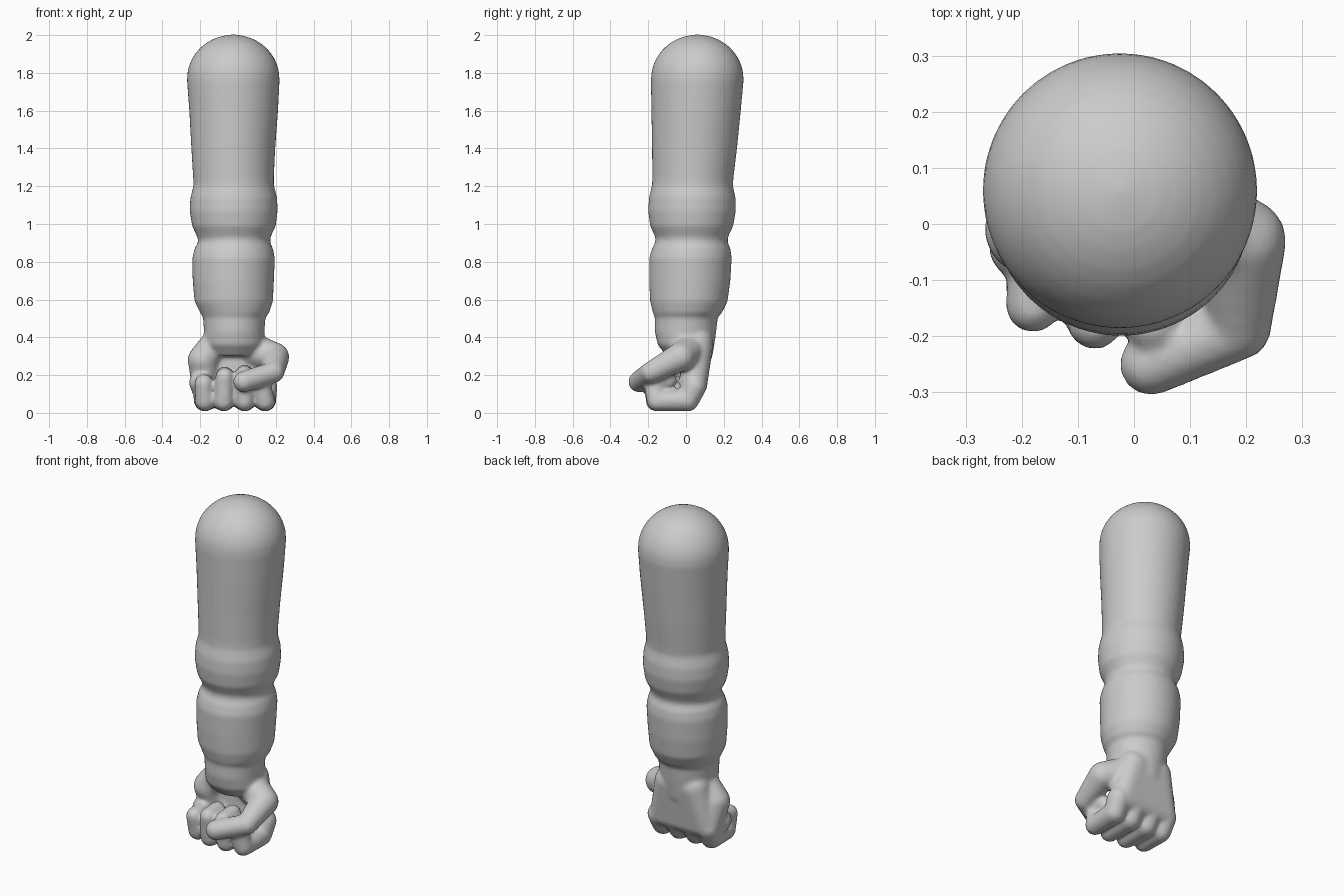
import bpy, bmesh
from math import sin, cos, pi, sqrt
from mathutils import Vector, Matrix

bm = bmesh.new()


def blob(balls):
    """Closed convex skin stretched around balls given as (x, y, z, radius)."""
    tmp = bmesh.new()
    for x, y, z, r in balls:
        bmesh.ops.create_uvsphere(tmp, u_segments=20, v_segments=12, radius=r,
                                  matrix=Matrix.Translation((x, y, z)))
    pts = [v.co.copy() for v in tmp.verts]
    tmp.free()
    hull = bmesh.new()
    for p in pts:
        hull.verts.new(p)
    res = bmesh.ops.convex_hull(hull, input=hull.verts[:])
    loose = {g for g in res["geom_interior"] + res["geom_unused"]
             if isinstance(g, bmesh.types.BMVert)}
    bmesh.ops.delete(hull, geom=list(loose), context='VERTS')
    me = bpy.data.meshes.new("tmp")
    hull.to_mesh(me)
    hull.free()
    bm.from_mesh(me)
    bpy.data.meshes.remove(me)


def chain(balls):
    """Tapered capsules through consecutive balls."""
    for a, b in zip(balls, balls[1:]):
        blob([a, b])


# Arm sections: z, x min, x max, y min, y max
sections = [
    (0.30, -0.15, 0.11, -0.10, 0.14), (0.36, -0.18, 0.14, -0.15, 0.15),
    (0.43, -0.18, 0.14, -0.165, 0.16), (0.505, -0.185, 0.145, -0.165, 0.168),
    (0.53, -0.20, 0.165, -0.175, 0.19), (0.59, -0.23, 0.185, -0.19, 0.22),
    (0.70, -0.24, 0.19, -0.195, 0.235), (0.82, -0.242, 0.195, -0.195, 0.242),
    (0.87, -0.23, 0.185, -0.18, 0.235), (0.905, -0.21, 0.17, -0.162, 0.22),
    (0.93, -0.215, 0.172, -0.162, 0.222), (0.99, -0.243, 0.20, -0.19, 0.25),
    (1.07, -0.256, 0.21, -0.20, 0.264), (1.14, -0.252, 0.207, -0.196, 0.262),
    (1.205, -0.235, 0.19, -0.18, 0.248), (1.25, -0.238, 0.19, -0.178, 0.252),
    (1.4, -0.247, 0.197, -0.18, 0.27), (1.6, -0.258, 0.212, -0.183, 0.29),
    (1.76, -0.27, 0.22, -0.186, 0.305)]
# Rounded shoulder cap
for i in range(1, 10):
    t = i / 10 * pi / 2
    c = cos(t)
    sections.append((1.77 + 0.232 * sin(t), -0.025 - 0.245 * c, -0.025 + 0.245 * c,
                     0.06 - 0.245 * c, 0.06 + 0.245 * c))
N = 48
rings = []
for z, x0, x1, y0, y1 in sections:
    rings.append([bm.verts.new(((x0 + x1) / 2 + (x1 - x0) / 2 * cos(2 * pi * k / N),
                                (y0 + y1) / 2 + (y1 - y0) / 2 * sin(2 * pi * k / N), z))
                  for k in range(N)])
for a, b in zip(rings, rings[1:]):
    for k in range(N):
        bm.faces.new((a[k], a[(k + 1) % N], b[(k + 1) % N], b[k]))
bm.faces.new(rings[0][::-1])
top = bm.verts.new((-0.025, 0.06, 2.004))
for k in range(N):
    bm.faces.new((rings[-1][k], rings[-1][(k + 1) % N], top))

# Palm and heel of the hand
blob([(-0.10, 0.06, 0.37, 0.085), (0.06, 0.06, 0.37, 0.085),
      (-0.165, 0.04, 0.15, 0.072), (0.12, 0.04, 0.15, 0.072)])
chain([(-0.12, -0.01, 0.38, 0.07), (-0.185, -0.01, 0.28, 0.082), (-0.17, 0.03, 0.15, 0.075)])

# Curled fingers: knuckle, bend, raised tip
for x, y, tip, dx in ((-0.175, -0.125, 0.155, -0.005), (-0.075, -0.155, 0.19, 0.005),
                      (0.035, -0.16, 0.20, 0.0), (0.143, -0.155, 0.16, -0.02)):
    chain([(x * 1.02, 0.045, 0.14, 0.063), (x, 0.01, 0.068, 0.06), (x, y, 0.062, 0.053),
           (x + dx, y - 0.02, tip, 0.049), (x + dx, y + 0.06, tip + 0.01, 0.046)])
# Side bulge of the little finger
chain([(-0.20, -0.04, 0.16, 0.06), (-0.17, 0.0, 0.09, 0.06)])

# Thumb folded across the front
chain([(0.08, 0.02, 0.33, 0.09), (0.195, -0.03, 0.295, 0.077), (0.188, -0.185, 0.215, 0.057),
       (0.03, -0.25, 0.165, 0.056)])

mesh = bpy.data.meshes.new("arm_with_fist")
bm.to_mesh(mesh)
bm.free()
arm = bpy.data.objects.new("arm_with_fist", mesh)
bpy.context.collection.objects.link(arm)

# Fuse everything into one soft skin
rem = arm.modifiers.new("fuse", 'REMESH')
rem.mode = 'VOXEL'
rem.voxel_size = 0.011
rem.use_smooth_shade = True
smo = arm.modifiers.new("soften", 'SMOOTH')
smo.factor = 0.5
smo.iterations = 5
